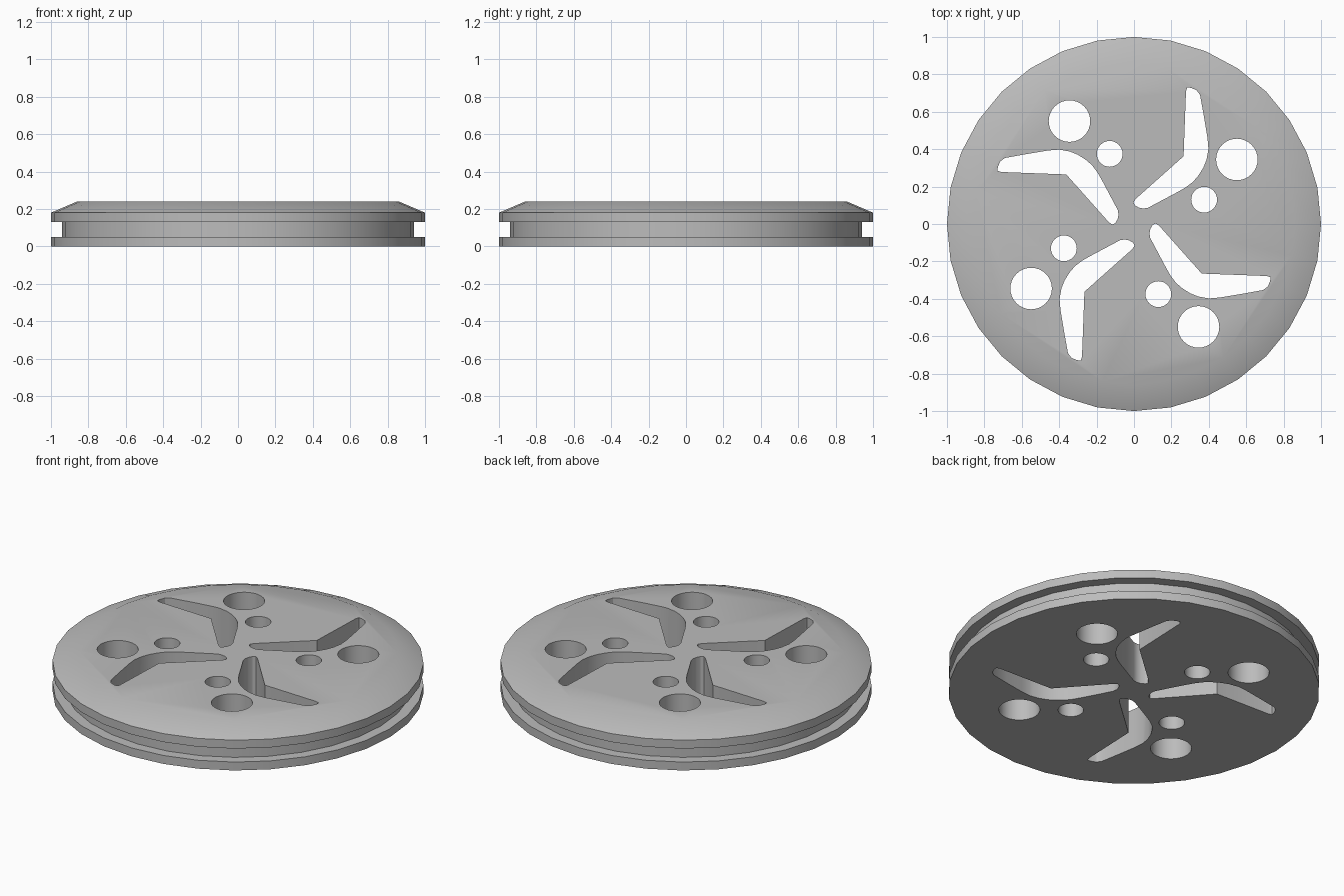
import bpy, bmesh, math
from mathutils import Matrix

if "Cube" in bpy.data.objects:
    bpy.data.objects.remove(bpy.data.objects["Cube"])

grey = bpy.data.materials.new("plain_grey")
grey.diffuse_color = (0.5, 0.5, 0.5, 1)
grey.use_nodes = True
grey.node_tree.nodes["Principled BSDF"].inputs["Base Color"].default_value = grey.diffuse_color


def finish(bm, name):
    bmesh.ops.recalc_face_normals(bm, faces=bm.faces[:])
    me = bpy.data.meshes.new(name)
    bm.to_mesh(me)
    bm.free()
    ob = bpy.data.objects.new(name, me)
    bpy.context.collection.objects.link(ob)
    me.materials.append(grey)
    return ob


def prism(bm, pts, z0=-0.2, z1=0.5):
    lo = [bm.verts.new((x, y, z0)) for x, y in pts]
    hi = [bm.verts.new((x, y, z1)) for x, y in pts]
    bm.faces.new(lo[::-1])
    bm.faces.new(hi)
    for i in range(len(pts)):
        j = (i + 1) % len(pts)
        bm.faces.new((lo[i], lo[j], hi[j], hi[i]))


def circle(cx, cy, r, n=32):
    return [(cx + r * math.cos(2 * math.pi * i / n),
             cy + r * math.sin(2 * math.pi * i / n)) for i in range(n)]


# Grooved disc with a chamfered top rim
profile = [(1, 0), (1, 0.05), (0.94, 0.05), (0.94, 0.13),
           (1, 0.13), (1, 0.18), (0.86, 0.24)]
bm = bmesh.new()
rings = [[bm.verts.new((x, y, z)) for x, y in circle(0, 0, r)] for r, z in profile]
for a, b in zip(rings, rings[1:]):
    for i in range(32):
        j = (i + 1) % 32
        bm.faces.new((a[i], a[j], b[j], b[i]))
bm.faces.new(rings[0][::-1])
bm.faces.new(rings[-1])
disc = finish(bm, "grooved_disc")

# Curved slots and round holes, repeated four times
slot = [(0.278, 0.71), (0.285, 0.73), (0.305, 0.728), (0.335, 0.715), (0.353, 0.69),
        (0.373, 0.58), (0.393, 0.46), (0.398, 0.40), (0.388, 0.345), (0.37, 0.30),
        (0.345, 0.26), (0.315, 0.225), (0.275, 0.195), (0.235, 0.172),
        (0.075, 0.087), (0.05, 0.083), (0.025, 0.088), (0.005, 0.1),
        (-0.003, 0.115), (0.01, 0.135), (0.265, 0.362)]
bm = bmesh.new()
for k in range(4):
    rot = Matrix.Rotation(k * math.pi / 2, 2)
    for pts in (slot, circle(0.55, 0.345, 0.111), circle(0.375, 0.13, 0.069)):
        c, s = rot[0][0], rot[1][0]
        prism(bm, [(c * x - s * y, s * x + c * y) for x, y in pts])
cutter = finish(bm, "hole_cutter")
cutter.hide_render = True

mod = disc.modifiers.new("holes", "BOOLEAN")
mod.operation = "DIFFERENCE"
mod.solver = "EXACT"
mod.object = cutter
bpy.context.view_layer.objects.active = disc
for o in bpy.context.selected_objects:
    o.select_set(False)
disc.select_set(True)
bpy.ops.object.modifier_apply(modifier="holes")
bpy.data.objects.remove(cutter)
bpy.ops.object.shade_smooth_by_angle(angle=math.radians(30))
